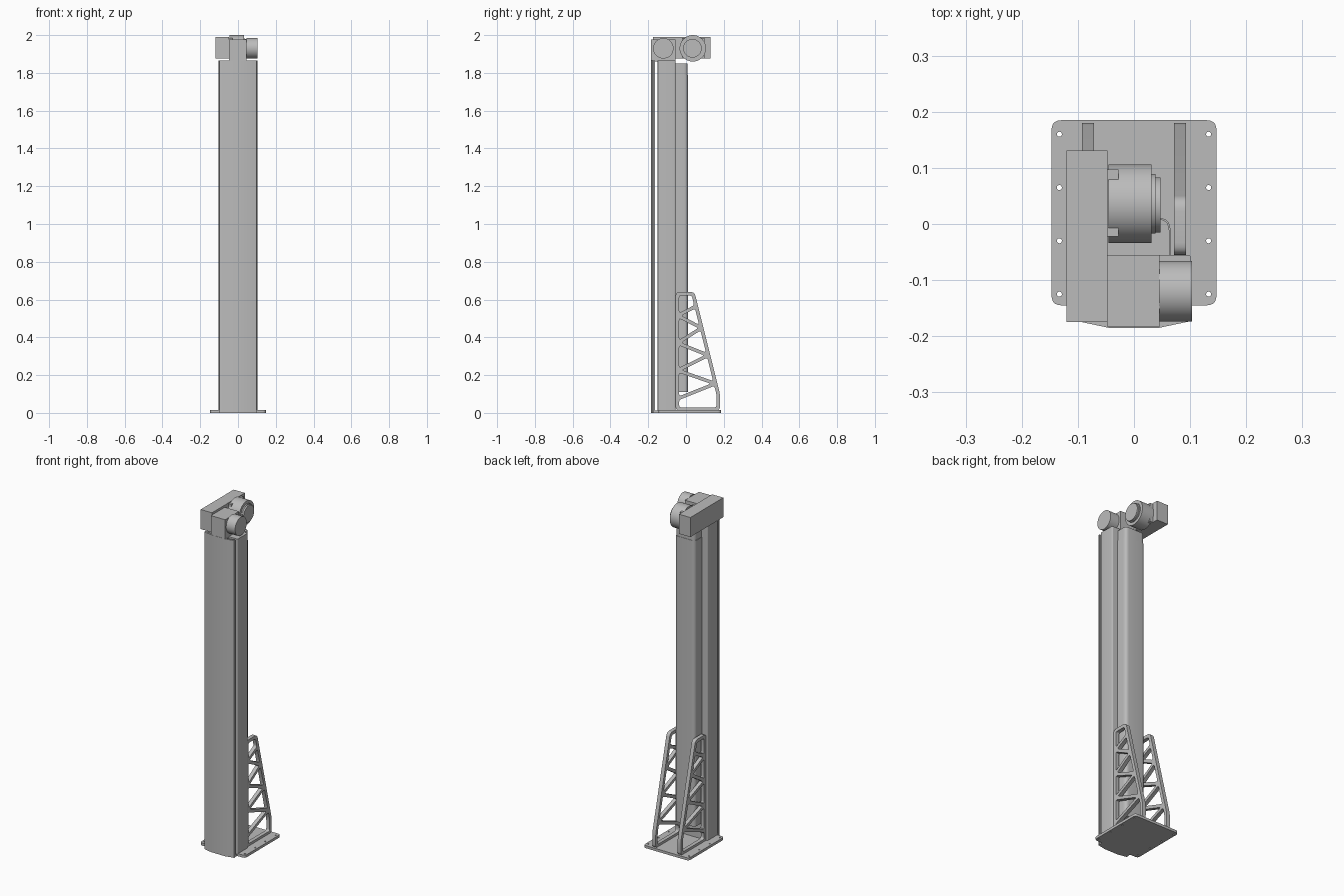
import bpy, bmesh, math
from mathutils import Matrix, Vector

if "Cube" in bpy.data.objects:
    bpy.data.objects.remove(bpy.data.objects["Cube"])

grey = bpy.data.materials.new("machine grey")
grey.diffuse_color = (0.5, 0.5, 0.5, 1)
grey.use_nodes = True
grey.node_tree.nodes["Principled BSDF"].inputs["Base Color"].default_value = grey.diffuse_color


def finish(ob):
    ob.data.materials.clear()
    ob.data.materials.append(grey)
    bpy.ops.object.select_all(action='DESELECT')
    ob.select_set(True)
    bpy.context.view_layer.objects.active = ob
    bpy.ops.object.shade_smooth_by_angle(angle=math.radians(30))
    return ob


def rounded(poly, r, n=5):
    """Round every corner of a 2D polygon."""
    pts, out = [Vector(p) for p in poly], []
    for i, p in enumerate(pts):
        a, b = pts[i - 1] - p, pts[(i + 1) % len(pts)] - p
        k = min(r, a.length * 0.4, b.length * 0.4)
        s, e = p + a.normalized() * k, p + b.normalized() * k
        for j in range(n + 1):
            t = j / n
            out.append(s * (1 - t) ** 2 + p * 2 * t * (1 - t) + e * t * t)
    return out


def inset(poly, d):
    """Move the sides of a counter-clockwise convex polygon inwards."""
    pts, out = [Vector(p) for p in poly], []
    for i, p in enumerate(pts):
        u = (p - pts[i - 1]).normalized()
        v = (pts[(i + 1) % len(pts)] - p).normalized()
        n1, n2 = Vector((-u.y, u.x)), Vector((-v.y, v.x))
        out.append(p + (n1 + n2) * d / (1 + n1.dot(n2)))
    return out


def circle(x, y, r, n=16):
    return [(x + r * math.cos(2 * math.pi * i / n), y + r * math.sin(2 * math.pi * i / n)) for i in range(n)]


def plate(name, loops, lo, hi, axis='Z'):
    """Extrude an outline (first loop) with holes (other loops) from lo to hi."""
    cu = bpy.data.curves.new(name, 'CURVE')
    cu.dimensions, cu.fill_mode, cu.extrude = '2D', 'BOTH', (hi - lo) / 2
    for loop in loops:
        sp = cu.splines.new('POLY')
        sp.points.add(len(loop) - 1)
        for q, p in zip(sp.points, loop):
            q.co = (p[0], p[1], 0, 1)
        sp.use_cyclic_u = True
    tmp = bpy.data.objects.new(name + "_curve", cu)
    bpy.context.collection.objects.link(tmp)
    bpy.context.view_layer.update()
    me = bpy.data.meshes.new_from_object(tmp.evaluated_get(bpy.context.evaluated_depsgraph_get()))
    bpy.data.objects.remove(tmp)
    mid = (lo + hi) / 2
    if axis == 'Z':
        m = Matrix.Translation((0, 0, mid))
    else:  # outline given as (y, z), extruded along x
        m = Matrix(((0, 0, 1, mid), (1, 0, 0, 0), (0, 1, 0, 0), (0, 0, 0, 1)))
    me.transform(m)
    bm = bmesh.new()
    bm.from_mesh(me)
    bmesh.ops.remove_doubles(bm, verts=bm.verts, dist=1e-5)
    bmesh.ops.recalc_face_normals(bm, faces=bm.faces)
    bm.to_mesh(me)
    bm.free()
    ob = bpy.data.objects.new(name, me)
    bpy.context.collection.objects.link(ob)
    return finish(ob)


def box(name, x0, x1, y0, y1, z0, z1):
    bpy.ops.mesh.primitive_cube_add(size=1, location=((x0 + x1) / 2, (y0 + y1) / 2, (z0 + z1) / 2))
    ob = bpy.context.object
    ob.name = name
    ob.data.transform(Matrix.Diagonal((x1 - x0, y1 - y0, z1 - z0, 1)))
    return finish(ob)


def drum(name, x0, x1, y, z, r):
    bpy.ops.mesh.primitive_cylinder_add(vertices=64, radius=r, depth=x1 - x0,
                                        location=((x0 + x1) / 2, y, z), rotation=(0, math.pi / 2, 0))
    bpy.context.object.name = name
    return finish(bpy.context.object)


def rect(x0, x1, y0, y1):
    return [(x0, y0), (x1, y0), (x1, y1), (x0, y1)]


# Base plate with bolt holes, and a foot under the front cover
holes = [circle(s * 0.133, y, 0.0045) for s in (-1, 1) for y in (-0.125, -0.03, 0.065, 0.16)]
plate("base_plate", [rounded(rect(-0.147, 0.147, -0.145, 0.185), 0.018)] + holes, 0, 0.015)
plate("front_foot", [[(-0.095, -0.145), (-0.095, -0.173), (-0.045, -0.184), (0.045, -0.184),
                      (0.095, -0.173), (0.095, -0.145)]], 0, 0.012)

# Front cover: thin folded sheet standing clear of the column
outer = [(-0.097, -0.174), (-0.045, -0.185), (0.045, -0.185), (0.097, -0.174)]
plate("front_cover", [outer + [(x, y + 0.011) for x, y in reversed(outer)]], 0, 1.865)

# Main column and rear column with its cap
plate("main_column", [rounded(rect(-0.102, 0.102, -0.15, -0.055), 0.008)], 0.012, 1.865)
rear = rect(-0.065, 0.065, -0.055, 0.011)
rear_outline = rear[:2] + [tuple(p) for p in rounded(rear, 0.022)[12:]]
plate("rear_column", [rear_outline], 0.11, 1.79)
plate("rear_column_cap", [[(x * 0.97, y - 0.002) for x, y in rear_outline]], 1.79, 1.85)

# Truss side brackets: outline with zigzag openings
slope = lambda z: 0.18 if z < 0.1 else 0.18 - (z - 0.1) * 0.25
outline = [(-0.055, 0.012), (0.18, 0.012), (0.18, 0.1), (slope(0.64), 0.64), (-0.055, 0.64)]
L = lambda z: (-0.045, z)
R = lambda z: (slope(z) - 0.01, z)
left, right = [0.075, 0.225, 0.37, 0.515], [0.155, 0.305, 0.45, 0.565]
cells = [[L(0.02), R(0.02), R(0.1), R(right[0]), L(left[0])],
         [L(left[3]), R(right[3]), R(0.63), L(0.63)]]
for i in range(4):
    if i < 3:
        cells.append([L(left[i]), R(right[i]), L(left[i + 1])])
        cells.append([R(right[i]), R(right[i + 1]), L(left[i + 1])])
openings = [rounded(inset(c, 0.009), 0.012, 4) for c in cells]
for side, x in (("left", -0.082), ("right", 0.082)):
    plate(side + "_truss_bracket", [rounded(outline, 0.022)] + openings, x - 0.011, x + 0.011, 'X')

# Drive head: belt housing, pulley block, motor and brake drum
box("belt_housing", -0.12, -0.047, -0.175, 0.131, 1.875, 1.99)
box("pulley_block", -0.047, 0.045, -0.184, -0.055, 1.86, 1.977)
drum("brake_drum", 0.045, 0.103, -0.12, 1.93, 0.054)
box("motor_flange", -0.047, -0.028, -0.022, 0.097, 1.875, 1.985)
drum("motor_body", -0.045, 0.031, 0.036, 1.93, 0.07)
drum("motor_collar", 0.031, 0.038, 0.036, 1.93, 0.053)
drum("motor_end_cap", 0.038, 0.047, 0.034, 1.93, 0.049)
